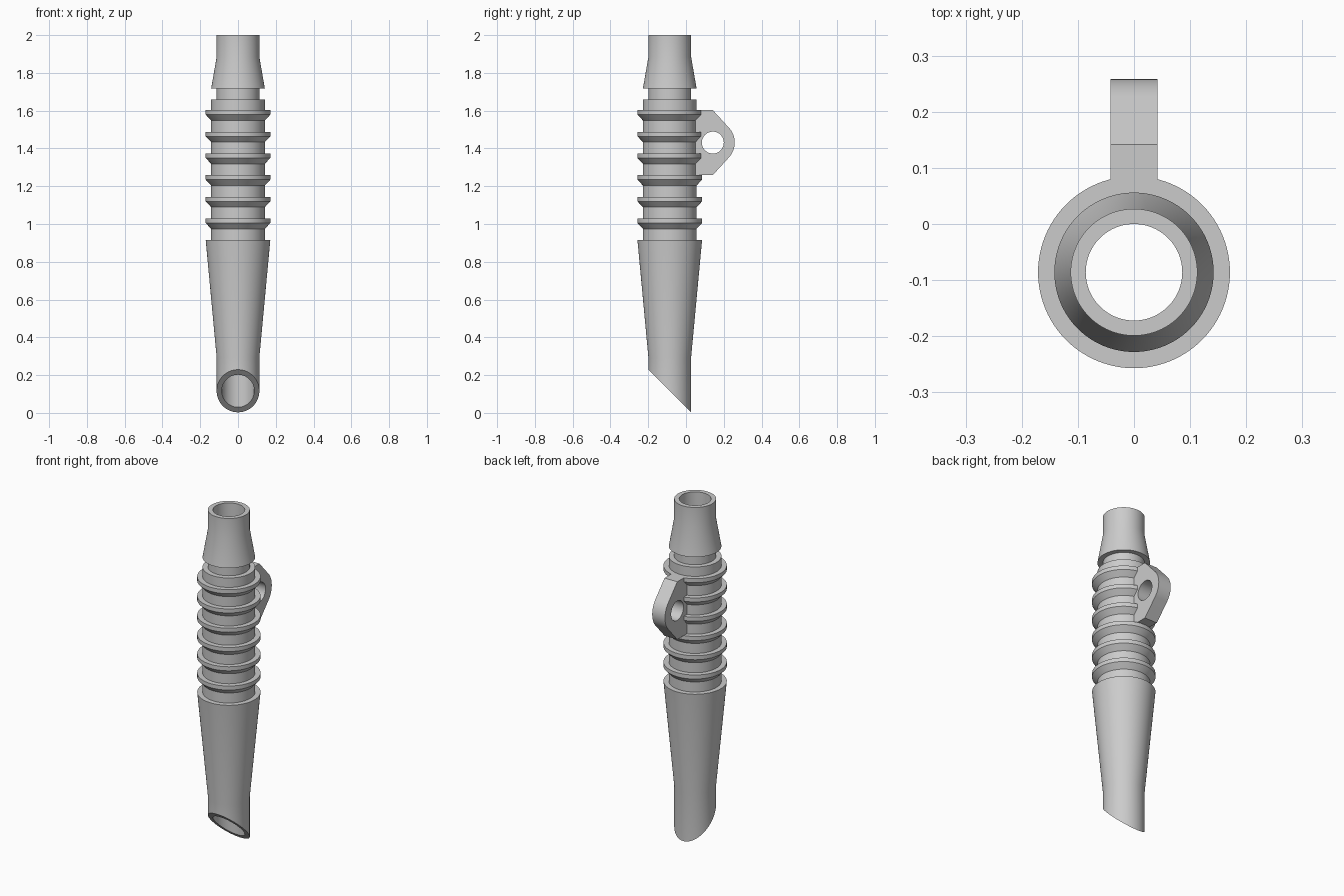
import bpy
import bmesh
from math import sin, cos, pi, acos

if "Cube" in bpy.data.objects:
    bpy.data.objects.remove(bpy.data.objects["Cube"], do_unlink=True)

SEGMENTS = 96
AXIS_Y = -0.086
WIDE, CORE, SLIM, BORE = 0.171, 0.142, 0.113, 0.086
PITCH, TOP_RIB = 0.1148, 1.603

grey = bpy.data.materials.new("plain grey")
grey.use_nodes = True
grey.diffuse_color = (0.6, 0.6, 0.6, 1)
grey.node_tree.nodes["Principled BSDF"].inputs["Base Color"].default_value = (0.6, 0.6, 0.6, 1)


def finish(bm, name):
    bmesh.ops.recalc_face_normals(bm, faces=bm.faces)
    mesh = bpy.data.meshes.new(name)
    bm.to_mesh(mesh)
    bm.free()
    mesh.materials.append(grey)
    obj = bpy.data.objects.new(name, mesh)
    bpy.context.collection.objects.link(obj)
    bpy.ops.object.select_all(action="DESELECT")
    obj.select_set(True)
    bpy.context.view_layer.objects.active = obj
    bpy.ops.object.shade_smooth_by_angle(angle=pi / 6)
    return obj


# Tube profile as (radius, height); None marks the slanted bottom cut
profile = [(BORE, None), (SLIM, None), (SLIM, 0.293), (WIDE, TOP_RIB - 6 * PITCH),
           (CORE, TOP_RIB - 6 * PITCH)]
for i in reversed(range(6)):
    top = TOP_RIB - i * PITCH
    profile += [(CORE, top - 0.055), (WIDE, top - 0.024), (WIDE, top), (CORE, top)]
profile += [(CORE, 1.659), (SLIM, 1.659), (SLIM, 1.718), (CORE, 1.718),
            (SLIM, 1.885), (SLIM, 2.0), (BORE, 2.0)]

# Ribbed hollow tube with the slanted mouth at the bottom
bm = bmesh.new()
rings = []
for radius, height in profile:
    ring = []
    for i in range(SEGMENTS):
        a = 2 * pi * i / SEGMENTS
        y = radius * sin(a)
        z = SLIM - y + 0.003 if height is None else height
        ring.append(bm.verts.new((radius * cos(a), AXIS_Y + y, z)))
    rings.append(ring)
for lower, upper in zip(rings, rings[1:] + rings[:1]):
    for i in range(SEGMENTS):
        j = (i + 1) % SEGMENTS
        bm.faces.new((lower[i], lower[j], upper[j], upper[i]))
finish(bm, "ribbed_tube")

# Lug outline: flat ends, straight slants and a round nose around the eye
EYE_Y, EYE_Z, NOSE, HALF = 0.142, 1.431, 0.116, 0.172
tangent = acos(NOSE / HALF)
outline = [(0.03, EYE_Z + HALF), (EYE_Y, EYE_Z + HALF)]
for i in range(25):
    a = tangent + (pi - 2 * tangent) * i / 24
    outline.append((EYE_Y + NOSE * sin(a), EYE_Z + NOSE * cos(a)))
outline += [(EYE_Y, EYE_Z - HALF), (0.03, EYE_Z - HALF)]
eye = [(EYE_Y + 0.058 * cos(2 * pi * i / 48), EYE_Z + 0.058 * sin(2 * pi * i / 48))
       for i in range(48)]

# Pierced lug on the back
bm = bmesh.new()
edges = []
for loop in (outline, eye):
    verts = [bm.verts.new((-0.042, y, z)) for y, z in loop]
    edges += [bm.edges.new((v, w)) for v, w in zip(verts, verts[1:] + verts[:1])]
bmesh.ops.triangle_fill(bm, use_beauty=True, edges=edges)
side = bmesh.ops.extrude_face_region(bm, geom=bm.faces[:], use_keep_orig=True)
moved = [g for g in side["geom"] if isinstance(g, bmesh.types.BMVert)]
bmesh.ops.translate(bm, verts=moved, vec=(0.084, 0, 0))
finish(bm, "pierced_lug")
